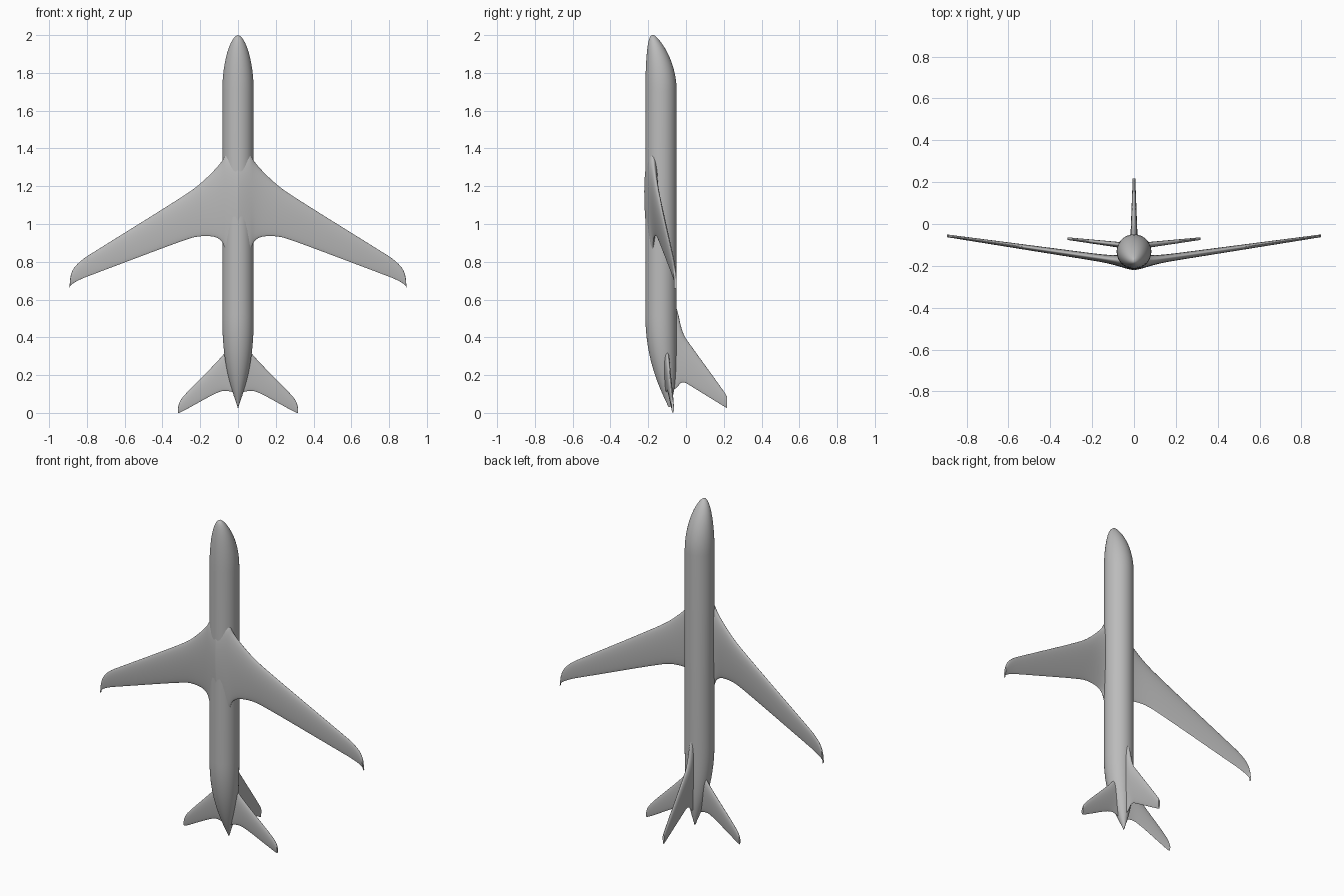
import bpy
import bmesh
from math import cos, sin, pi, exp, radians
from mathutils import Vector

cube = bpy.data.objects.get("Cube")
if cube:
    bpy.data.objects.remove(cube, do_unlink=True)

grey = bpy.data.materials.new("plain grey")
grey.use_nodes = True
grey.diffuse_color = (0.5, 0.5, 0.5, 1)
shader = grey.node_tree.nodes["Principled BSDF"]
shader.inputs["Base Color"].default_value = grey.diffuse_color

RADIUS = 0.083
BELLY, BACK = -0.215, -0.049
SIDES = 40


def mix(start, end, amount):
    return start + (end - start) * amount


def rounded(corners, passes=2):
    """Round a chain of stations by cutting its corners, keeping both ends."""
    chain = [Vector(corner) for corner in corners]
    for _ in range(passes):
        cut = [chain[0]]
        for here, there in zip(chain, chain[1:]):
            cut += [here.lerp(there, 0.25), here.lerp(there, 0.75)]
        chain = cut + [chain[-1]]
    return chain


def loft(name, rings, mirror=False):
    """Skin a list of closed rings into a smooth-shaded object."""
    bm = bmesh.new()
    loops = [[bm.verts.new(point) for point in ring] for ring in rings]
    for near, far in zip(loops, loops[1:]):
        for i in range(len(near)):
            bm.faces.new((near[i - 1], near[i], far[i], far[i - 1]))
    if not mirror:
        bm.faces.new(loops[0])
    bm.faces.new(loops[-1])
    bmesh.ops.recalc_face_normals(bm, faces=bm.faces)
    mesh = bpy.data.meshes.new(name)
    bm.to_mesh(mesh)
    bm.free()
    mesh.materials.append(grey)
    part = bpy.data.objects.new(name, mesh)
    bpy.context.collection.objects.link(part)
    bpy.ops.object.select_all(action="DESELECT")
    bpy.context.view_layer.objects.active = part
    part.select_set(True)
    bpy.ops.object.shade_smooth_by_angle(angle=radians(50))
    if mirror:
        part.modifiers.new("Mirror", "MIRROR").merge_threshold = 0.0005


def oval(z, width, belly, back):
    """Fuselage cross-section at one height."""
    middle, depth = (belly + back) / 2, (back - belly) / 2
    angles = [2 * pi * i / SIDES for i in range(SIDES)]
    return [(width * cos(a), middle + depth * sin(a), z) for a in angles]


def airfoil(lead, trail, half, place):
    """Blunt-nosed section from lead down to trail; place maps thickness and height."""
    ring = []
    for i in range(SIDES):
        angle = 2 * pi * i / SIDES
        along = (1 - cos(angle)) / 2
        thickness = half * sin(angle) * (1.25 - 0.65 * along)
        ring.append(place(thickness, mix(lead, trail, along)))
    return ring


# Fuselage: a drooped round nose, a straight tube and a tail swept up to a point
STEPS = 18
NOSE_TIP, NOSE_LENGTH, NOSE_Y = 2, 0.3, -0.17
TAIL_START, TAIL_LENGTH, TAIL_Y = 0.52, 0.49, -0.09
sections = []
for step in range(STEPS + 1):
    down = max(step / STEPS, 0.01) ** 2
    swell = (1 - (1 - down) ** 2) ** 0.58
    sections.append(oval(NOSE_TIP - NOSE_LENGTH * step ** 2 / STEPS ** 2,
                         RADIUS * swell,
                         mix(NOSE_Y, BELLY, swell ** 0.5),
                         mix(NOSE_Y, BACK, swell ** 1.4)))
for step in range(STEPS + 1):
    down = min(step / STEPS, 0.99)
    sections.append(oval(TAIL_START - TAIL_LENGTH * step / STEPS,
                         RADIUS * (1 - down ** 2.4),
                         mix(BELLY, TAIL_Y, down ** 2.1),
                         mix(BACK, TAIL_Y + 0.005, down ** 4.5)))
loft("fuselage", sections)

# Wings, thickened at the root into the belly fairing: span, leading z, trailing z
wing = [(0, 1.36, 0.82), (0.06, 1.38, 0.84), (0.09, 1.32, 0.93), (0.2, 1.21, 0.94),
        (0.3, 1.14, 0.91), (0.75, 0.86, 0.74), (0.83, 0.81, 0.71),
        (0.885, 0.75, 0.68), (0.893, 0.66, 0.658)]
sections = []
for span, lead, trail in rounded(wing):
    fairing = exp(-(span / 0.09) ** 2)
    rise = mix(-0.186, -0.041, span)
    sections.append(airfoil(lead, trail, mix(0.021, 0.005, span) + 0.015 * fairing,
                            lambda t, z: (span, rise + t, z)))
loft("wings", sections, mirror=True)

# Horizontal tail with slight upward tilt
tailplane = [(0, 0.36, 0.1), (0.06, 0.33, 0.12), (0.11, 0.27, 0.11),
             (0.28, 0.1, 0.015), (0.31, 0.06, 0), (0.317, 0.03, 0)]
sections = []
for span, lead, trail in rounded(tailplane):
    rise = mix(-0.108, 0.012, span)
    sections.append(airfoil(lead, trail, 0.016 - 0.03 * span,
                            lambda t, z: (span, rise + t, z)))
loft("tailplane", sections, mirror=True)

# Upright fin with a swept fillet at its foot: y, leading z, trailing z
fin = [(-0.09, 0.6, 0.11), (-0.05, 0.57, 0.13), (-0.02, 0.42, 0.17),
       (0.03, 0.35, 0.14), (0.2, 0.115, 0.035), (0.218, 0.085, 0.025)]
sections = []
for height, lead, trail in rounded(fin):
    sections.append(airfoil(lead, trail, 0.015 - 0.04 * height,
                            lambda t, z: (t, height, z)))
loft("fin", sections)
